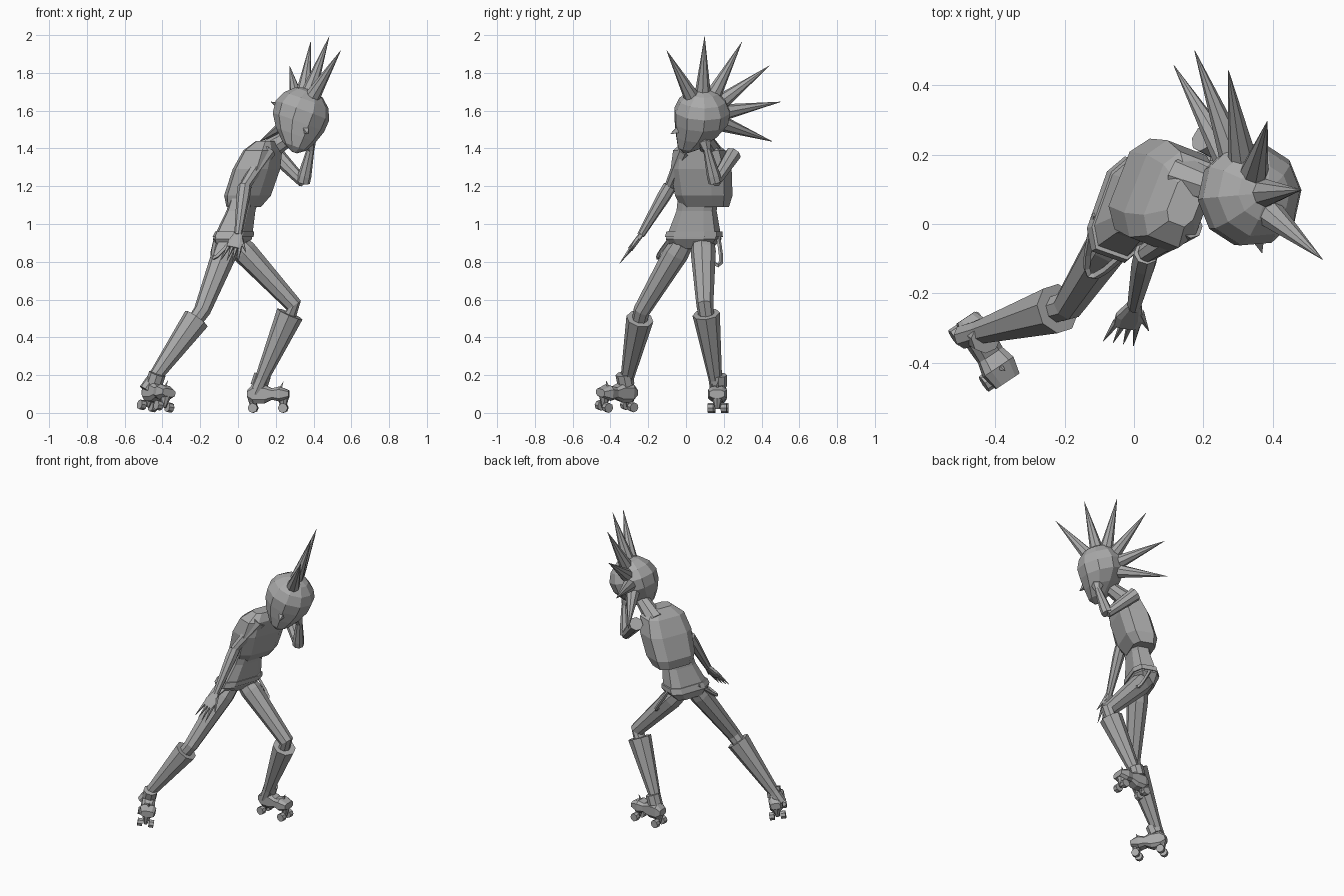
import bpy, bmesh, math
from mathutils import Vector

cube = bpy.data.objects.get("Cube")
if cube:
    bpy.data.objects.remove(cube)

shade = 0.4
grey = bpy.data.materials.new("plain grey")
grey.use_nodes = True
grey.diffuse_color = (shade, shade, shade, 1)
shader = grey.node_tree.nodes["Principled BSDF"]
shader.inputs["Base Color"].default_value = grey.diffuse_color


def loft(name, rings):
    """Skin a series of point rings and close both ends."""
    mesh_builder = bmesh.new()
    rows = [[mesh_builder.verts.new(point) for point in ring] for ring in rings]
    for lower, upper in zip(rows, rows[1:]):
        for i in range(len(lower)):
            mesh_builder.faces.new((lower[i - 1], lower[i], upper[i], upper[i - 1]))
    mesh_builder.faces.new(rows[0])
    mesh_builder.faces.new(rows[-1])
    bmesh.ops.recalc_face_normals(mesh_builder, faces=mesh_builder.faces)
    mesh = bpy.data.meshes.new(name)
    mesh_builder.to_mesh(mesh)
    mesh_builder.free()
    mesh.materials.append(grey)
    bpy.context.collection.objects.link(bpy.data.objects.new(name, mesh))


def circle(sides):
    """Unit circle as cosine and sine pairs."""
    angles = [math.tau * k / sides for k in range(sides)]
    return [(math.cos(angle), math.sin(angle)) for angle in angles]


def limb(name, points, radii, sides=8):
    """Tapered tube along a path that lies in one plane."""
    chord = points[-1] - points[0]
    across = (points[1] - points[0]).cross(chord)
    if across.length < 0.0001:
        across = chord.orthogonal()
    across.normalize()
    rings = []
    for i, (point, radius) in enumerate(zip(points, radii)):
        ahead = points[min(i + 1, len(points) - 1)]
        behind = points[max(i - 1, 0)]
        other = (ahead - behind).normalized().cross(across)
        rings.append([point + (across * c + other * s) * radius for c, s in circle(sides)])
    loft(name, rings)


def spike(name, base, tip, radius, sides=8):
    limb(name, [base, tip], [radius, 0.001], sides)


def frame(origin, forward, up):
    """Return a mapper from local (forward, left, up) to the model's space."""
    up = Vector(up).normalized()
    forward = Vector(forward)
    forward = (forward - up * forward.dot(up)).normalized()
    left = up.cross(forward)
    return lambda f, l, u: Vector(origin) + forward * f + left * l + up * u


def chamfered(depth, width, cut=0.6):
    """Rectangle with cut corners, from its half sizes."""
    corners = []
    for a, b in ((1, 1), (-1, 1), (-1, -1), (1, -1)):
        pair = [(a * depth, b * width * cut), (a * depth * cut, b * width)]
        corners += pair if a == b else reversed(pair)
    return corners


def trunk(name, place, lean, sections):
    """Leaning stack of chamfered sections (height, half depth, half width)."""
    loft(name, [[place(f + lean[0] * height, l + lean[1] * height, height)
                 for f, l in chamfered(depth, width)] for height, depth, width in sections])


# Head: a ball whose lower half narrows to a chin
head = frame((0.33, 0.085, 1.57), (0.37, -0.92, -0.1), (0.34, 0.03, 0.94))
skull_radius = 0.155
rings = []
for i in range(8):
    polar = math.pi * (i + 0.3) / 7.6
    height, girth = math.cos(polar), math.sin(polar)
    jaw = max(0, -height)
    radius = skull_radius * girth * (1 - jaw * 0.2)
    rings.append([head(jaw ** 2 * 0.09 + radius * c, radius * s,
                       height * (skull_radius + jaw * 0.04)) for c, s in circle(10)])
loft("head", rings)
spike("nose", head(0.13, 0, -0.06), head(0.18, 0, -0.08), 0.025, sides=4)

# Hair spikes fanned from the brow to the nape
for step in range(-1, 5):
    angle = step / 2
    base, tip = [head(-reach * math.sin(angle), 0, reach * math.cos(angle))
                 for reach in (0.125, 0.45)]
    spike("hair_spike", base, tip, 0.043)

# Neck, shirt, waist and belt
limb("neck", [Vector((0.13, 0.14, 1.37)), head(0, 0, -0.1)], [0.06, 0.04])
chest = frame((0.03, 0.1, 1.09), (0.9, -0.35, 0), (0, 0, 1))
trunk("shirt", chest, (0.35, 0.03),
      [(0, 0.07, 0.12), (0.06, 0.1, 0.14), (0.2, 0.1, 0.15), (0.3, 0.08, 0.13), (0.35, 0.04, 0.07)])
hips = frame((-0.045, 0.035, 0.87), (0.93, -0.33, 0), (0, 0, 1))
trunk("waist", hips, (0.25, 0.2),
      [(0, 0.05, 0.1), (0.05, 0.08, 0.14), (0.2, 0.06, 0.1), (0.28, 0.06, 0.1)])
trunk("belt", hips, (0.25, 0.2), [(0.06, 0.085, 0.145), (0.09, 0.08, 0.14)])


# Straps looping down from the belt
def strap(name, start, end, sag):
    steps = [i / 8 for i in range(9)]
    points = [start.lerp(end, t) + Vector(sag) * math.sin(math.pi * t) for t in steps]
    limb(name, points, [0.011] * len(points), sides=4)


strap("right_strap", hips(-0.06, -0.03, 0.08), hips(0.07, -0.08, 0.08), (-0.07, -0.13, -0.13))
strap("left_strap", hips(0, 0.14, 0.08), hips(0.06, 0, 0.08), (0.1, 0.08, -0.17))


# Legs: each thigh ends inside a flared boot
def leg(side, hip, knee, ankle):
    hip, knee, ankle = Vector(hip), Vector(knee), Vector(ankle)
    limb(side + "_thigh", [hip, hip.lerp(knee, 0.15), knee, knee.lerp(ankle, 0.2)],
         [0.06, 0.067, 0.045, 0.04])
    limb(side + "_boot", [knee.lerp(ankle, 0.12), ankle, knee.lerp(ankle, 1.2)],
         [0.073, 0.036, 0.036])


leg("left", (-0.01, 0.09, 0.9), (0.295, 0.1, 0.57), (0.125, 0.155, 0.18))
leg("right", (-0.05, -0.02, 0.9), (-0.19, -0.235, 0.54), (-0.44, -0.31, 0.19))


# Roller skates: shoe sections are (distance, half height, half width)
def skate(side, place):
    shoe = [(-0.11, 0.02, 0.03), (-0.08, 0.05, 0.04), (-0.02, 0.05, 0.04),
            (0.02, 0.03, 0.04), (0.06, 0.04, 0.05), (0.11, 0.02, 0.04)]
    loft(side + "_skate", [[place(along, l, 0.1 + u) for u, l in chamfered(tall, wide)]
                           for along, tall, wide in shoe])
    limb(side + "_ankle_band", [place(-0.05, 0, 0.14), place(-0.03, 0, 0.2)], [0.045, 0.045])
    spike(side + "_toe_stud", place(0.06, 0, 0.12), place(0.08, 0, 0.165), 0.012, sides=4)
    for along in (-0.08, 0.08):
        limb(side + "_truck", [place(along, 0, 0.08), place(along, 0, 0.02)], [0.03, 0.012])
        for out in (-1, 1):
            limb(side + "_wheel", [place(along, out * reach, 0.026) for reach in (0.02, 0.05)],
                 [0.026, 0.026])


skate("left", frame((0.16, 0.17, 0), (1, -0.06, 0), (0, 0, 1)))
skate("right", frame((-0.44, -0.37, 0.01), (0.55, -0.83, 0), (0.15, 0.08, 1)))


# Arms: bare upper arm and a flared glove
def arm(side, shoulder, elbow, wrist):
    shoulder, elbow, wrist = Vector(shoulder), Vector(elbow), Vector(wrist)
    limb(side + "_upper_arm", [shoulder, elbow], [0.044, 0.028])
    limb(side + "_glove", [elbow, elbow.lerp(wrist, 0.2), wrist], [0.036, 0.036, 0.02])


arm("right", (0.16, 0, 1.39), (0.035, -0.085, 1.2), (0, -0.24, 0.94))
arm("left", (0.2, 0.25, 1.37), (0.345, 0.155, 1.22), (0.385, 0.11, 1.4))

# Right hand with spread fingers, left hand against the head
hand = frame((0, -0.24, 0.94), (-0.25, -0.62, -0.74), (0, -0.8, 0.6))
loft("right_palm", [[hand(along, l, u) for u, l in chamfered(0.014, wide)]
                    for along, wide in ((-0.01, 0.02), (0.05, 0.04), (0.09, 0.036))])
for finger in range(4):
    spread = (finger - 1.5) / 50
    spike("right_finger", hand(0.08, spread, 0), hand(0.18, spread * 1.5, 0), 0.012, sides=5)
spike("right_thumb", hand(0.02, 0.02, 0), hand(0.1, 0.07, 0), 0.015, sides=5)
limb("left_hand", [Vector((0.385, 0.11, 1.39)), Vector((0.38, 0.1, 1.43)), Vector((0.35, 0.09, 1.5))],
     [0.02, 0.036, 0.018], sides=6)
